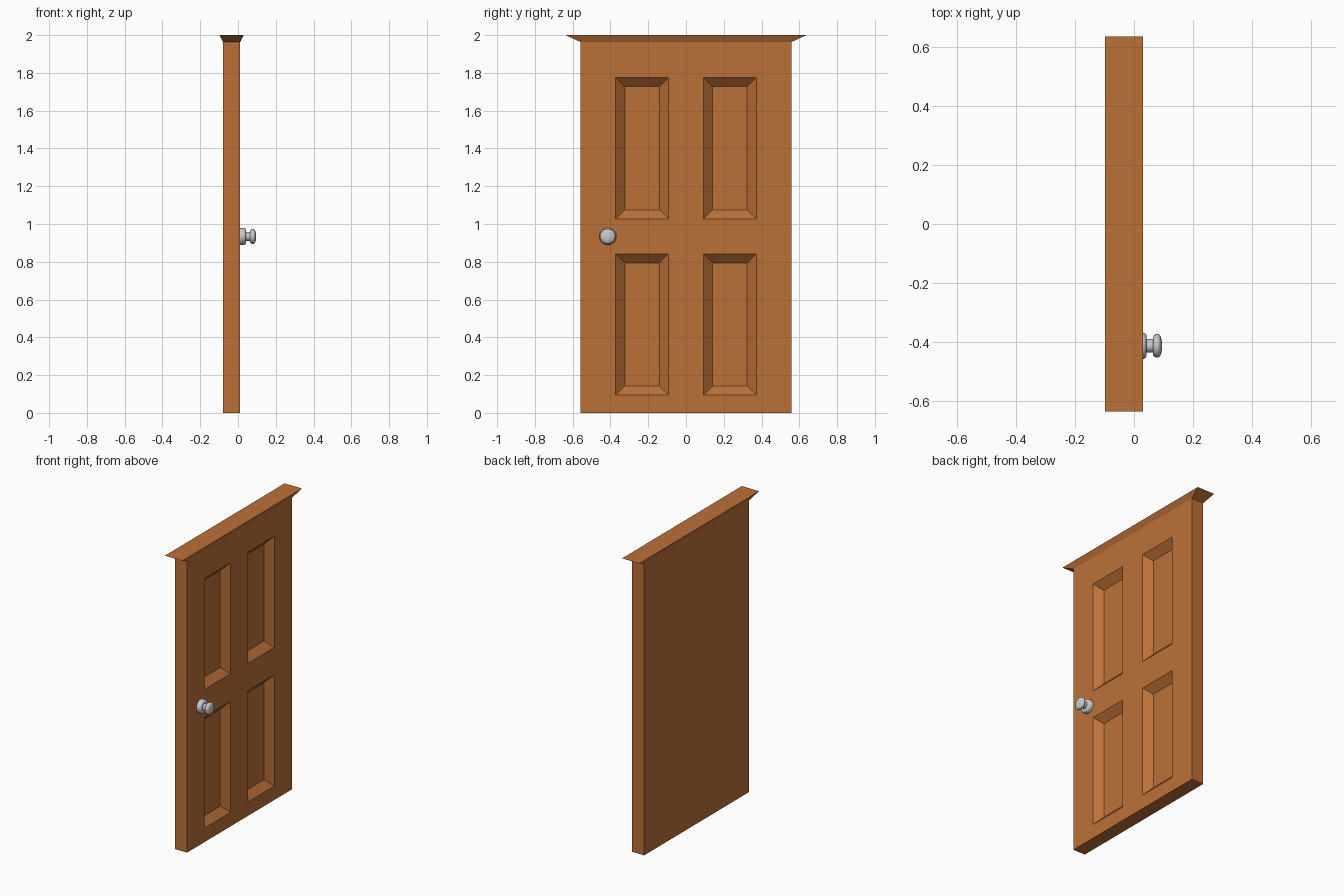
import bpy, bmesh, math
from mathutils import Matrix, Vector

if "Cube" in bpy.data.objects:
    bpy.data.objects.remove(bpy.data.objects["Cube"])


def material(name, rgb):
    m = bpy.data.materials.new(name)
    m.diffuse_color = (*rgb, 1)
    m.use_nodes = True
    m.node_tree.nodes["Principled BSDF"].inputs["Base Color"].default_value = m.diffuse_color
    return m


wood = material("warm_wood", (0.50, 0.163, 0.040))
silver = material("silver_metal", (0.58, 0.59, 0.61))


def add_object(name, bm, mat):
    bmesh.ops.recalc_face_normals(bm, faces=bm.faces)
    me = bpy.data.meshes.new(name)
    bm.to_mesh(me)
    bm.free()
    me.materials.append(mat)
    ob = bpy.data.objects.new(name, me)
    bpy.context.collection.objects.link(ob)
    return ob


def box(lo, hi):
    lo, hi = Vector(lo), Vector(hi)
    bm = bmesh.new()
    bmesh.ops.create_cube(bm, size=1, matrix=Matrix.Translation((lo + hi) / 2)
                          @ Matrix.Diagonal((*(hi - lo), 1)))
    return bm


BACK, FACE, HALF_W, CAP_Z = -0.079, 0.011, 0.558, 1.963
PANEL_Y = (0.093, 0.372)
PANEL_Z = ((0.094, 0.842), (1.027, 1.775))

# door slab, sliced so the four panels become separate faces
bm = box((BACK, -HALF_W, 0), (FACE, HALF_W, CAP_Z))
cuts = [((0, s * y, 0), (0, 1, 0)) for y in PANEL_Y for s in (-1, 1)]
cuts += [((0, 0, z), (0, 0, 1)) for pair in PANEL_Z for z in pair]
for co, no in cuts:
    bmesh.ops.bisect_plane(bm, geom=bm.verts[:] + bm.edges[:] + bm.faces[:],
                           plane_co=co, plane_no=no)
bm.normal_update()

# sunken panels with sloping sides
panels = []
for f in bm.faces:
    c = f.calc_center_median()
    if (f.normal.x > 0.9 and PANEL_Y[0] < abs(c.y) < PANEL_Y[1]
            and any(a < c.z < b for a, b in PANEL_Z)):
        panels.append(f)
bmesh.ops.inset_individual(bm, faces=panels, thickness=0.048, depth=-0.045,
                           use_even_offset=True)
add_object("door_slab", bm, wood)

# flared cap along the top
bm = box((BACK, -HALF_W, CAP_Z), (FACE, HALF_W, 2.0))
for v in bm.verts:
    if v.co.z > 1.98:
        v.co.x += math.copysign(0.0195, v.co.x - (BACK + FACE) / 2)
        v.co.y += math.copysign(0.079, v.co.y)
add_object("top_cap", bm, wood)

# door knob: profile of (distance out from the face, radius), spun about x
profile = [(0.0, 0.045), (0.020, 0.045), (0.027, 0.042), (0.031, 0.036),
           (0.031, 0.023), (0.053, 0.023), (0.053, 0.030), (0.057, 0.036),
           (0.063, 0.0395), (0.069, 0.0405), (0.075, 0.038), (0.080, 0.031),
           (0.083, 0.020), (0.085, 0.0)]
bm = bmesh.new()
verts = [bm.verts.new((FACE + d, r, 0)) for d, r in profile]
edges = [bm.edges.new(p) for p in zip(verts, verts[1:])]
bmesh.ops.spin(bm, geom=verts + edges, cent=(0, 0, 0), axis=(1, 0, 0),
               angle=math.tau, steps=24, use_duplicate=False)
bmesh.ops.remove_doubles(bm, verts=bm.verts, dist=1e-5)
bmesh.ops.translate(bm, verts=bm.verts, vec=(0, -0.414, 0.934))
knob = add_object("door_knob", bm, silver)
bpy.context.view_layer.objects.active = knob
knob.select_set(True)
bpy.ops.object.shade_smooth_by_angle(angle=math.radians(40))
